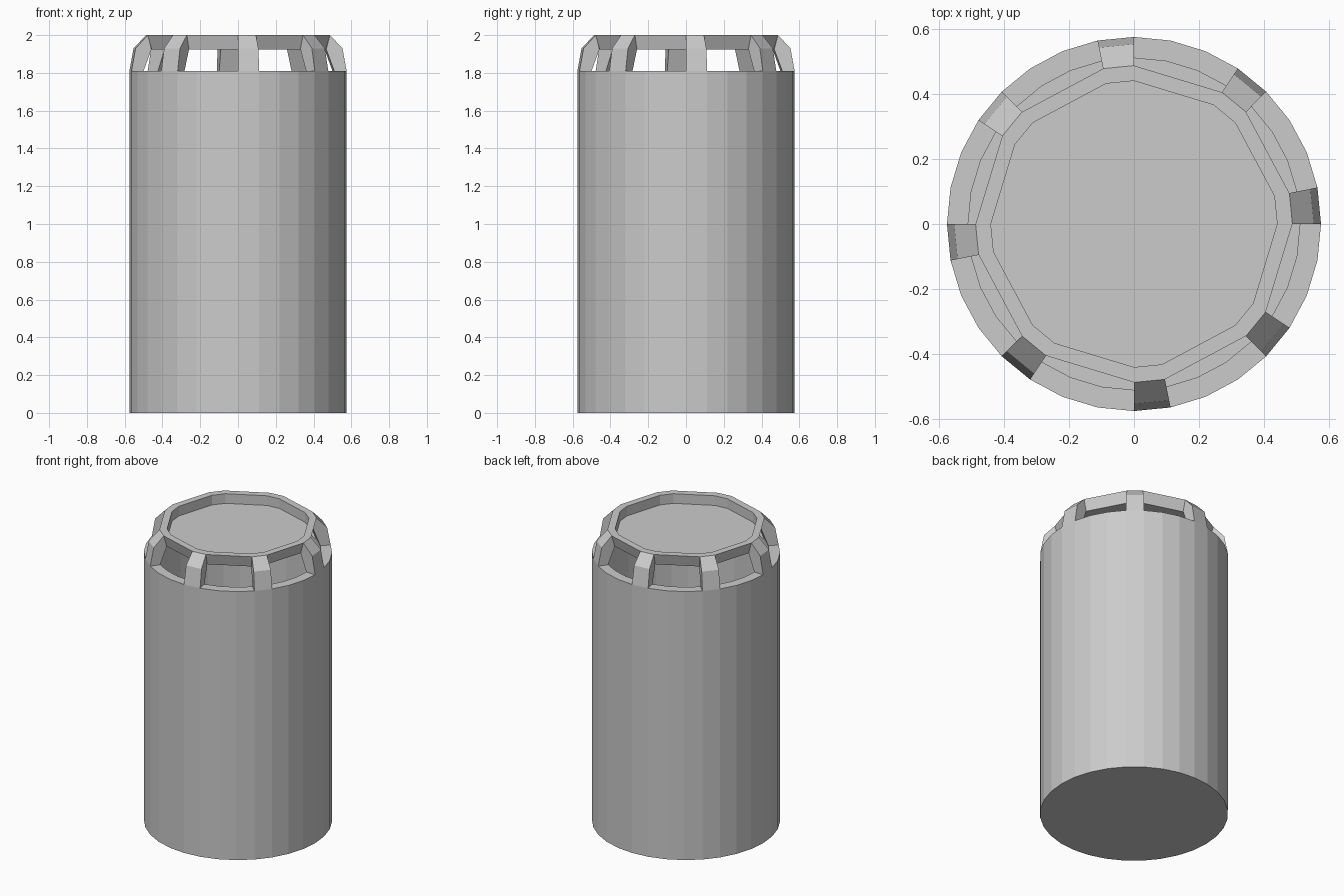
import bpy, bmesh
from math import cos, sin, radians

if "Cube" in bpy.data.objects:
    bpy.data.objects.remove(bpy.data.objects["Cube"])


def make_object(name, bm):
    bmesh.ops.recalc_face_normals(bm, faces=bm.faces)
    mesh = bpy.data.meshes.new(name)
    bm.to_mesh(mesh)
    bm.free()
    obj = bpy.data.objects.new(name, mesh)
    bpy.context.collection.objects.link(obj)
    return obj


def ring(bm, r, z, angles):
    return [bm.verts.new((r * cos(radians(a)), r * sin(radians(a)), z)) for a in angles]


def bridge(bm, a, b, closed=True):
    n = len(a)
    for i in range(n if closed else n - 1):
        j = (i + 1) % n
        bm.faces.new((a[i], a[j], b[j], b[i]))


def lathe(name, profile, angles):
    """Skin rings along a profile and cap its two ends."""
    bm = bmesh.new()
    rings = [ring(bm, r, z, angles) for r, z in profile]
    for a, b in zip(rings, rings[1:]):
        bridge(bm, a, b)
    bm.faces.new(rings[0])
    bm.faces.new(rings[-1])
    return make_object(name, bm)


STEP = 360 / 32

# Hollow 32-sided body with a flat rim
lathe("body", [(0.575, 0), (0.575, 1.81), (0.51, 1.81), (0.51, 0.04)],
      [i * STEP for i in range(32)])

# Raised lid: rim with a shallow recessed top, corners meeting the posts
lid_angles = [a for k in range(8) for a in (45 * k, 45 * k + STEP)]
lathe("lid", [(0.465, 1.925), (0.487, 2.0), (0.44, 2.0), (0.44, 1.935)], lid_angles)

# Eight bent posts, each one body segment wide
post_profile = [(0.575, 1.81), (0.553, 1.93), (0.487, 2.0), (0.467, 1.925), (0.51, 1.81)]
bm = bmesh.new()
for k in range(8):
    sides = []
    for a in (45 * k, 45 * k + STEP):
        side = [ring(bm, r, z, [a])[0] for r, z in post_profile]
        bm.faces.new(side)
        sides.append(side)
    bridge(bm, *sides)
make_object("lid_posts", bm)
